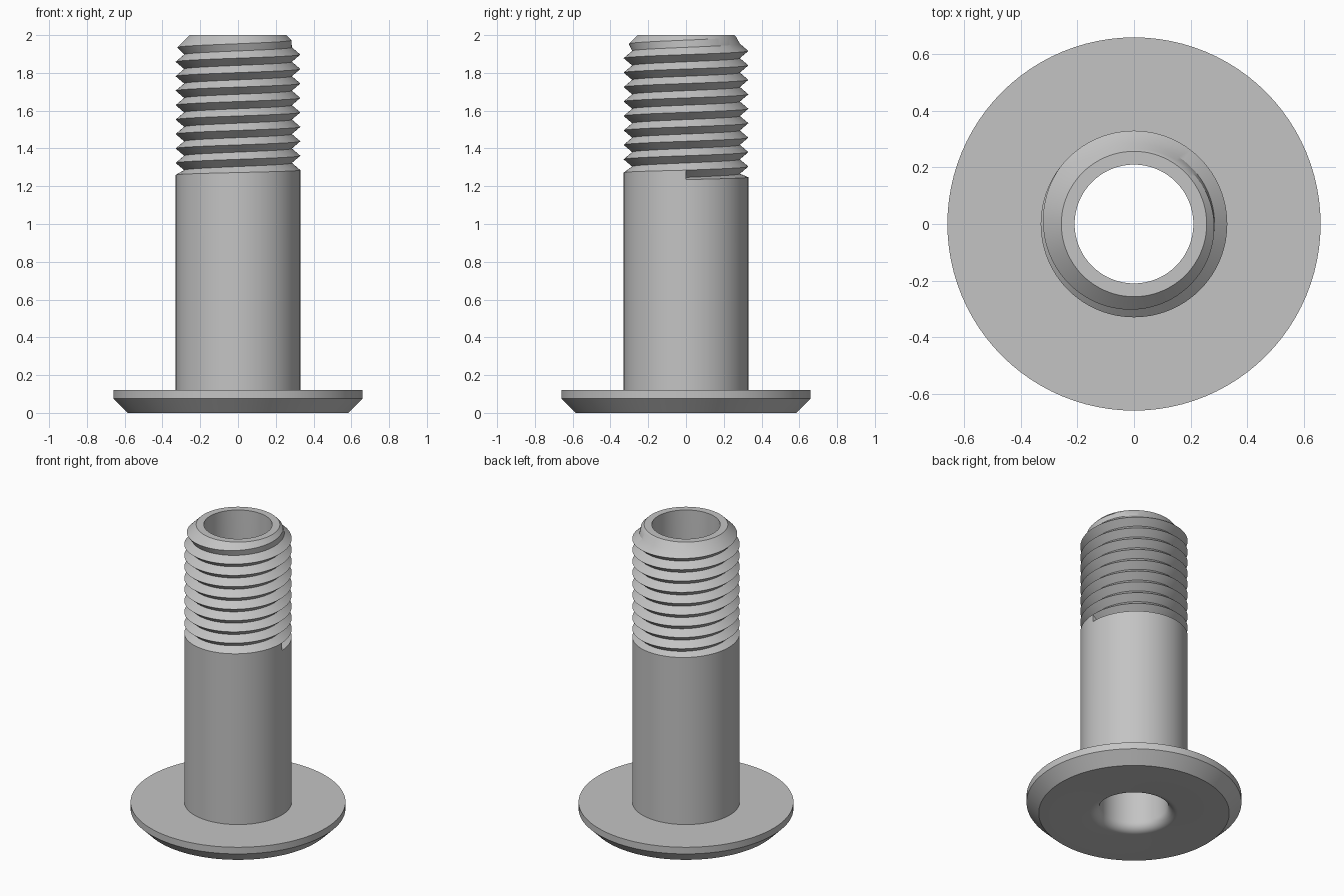
import bpy, bmesh, math

if "Cube" in bpy.data.objects:
    bpy.data.objects.remove(bpy.data.objects["Cube"])

N = 96            # segments per turn
PITCH = 0.0765
CREST, ROOT = 0.33, 0.285
Z_CREST = 1.285   # crest height at the thread start
TOP, TOP_R = 2.0, 0.257

bm = bmesh.new()
cache = {}


def vert(r, j, z):
    """Shared vertex at radius r, angular step j, height z."""
    a = 2 * math.pi * (j % N) / N
    co = (r * math.cos(a), r * math.sin(a), z)
    key = tuple(round(c, 5) + 0.0 for c in co)
    if key not in cache:
        cache[key] = bm.verts.new(co)
    return cache[key]


def face(*vs):
    unique = list(dict.fromkeys(vs))
    if len(unique) > 2:
        bm.faces.new(unique)


# Thread curves, clipped by the 45 degree end chamfer
def clipped(r, j, z):
    z = min(z, TOP)
    return vert(min(r, TOP_R + TOP - z), j, z)


def crest(j):
    return clipped(CREST, j, Z_CREST + PITCH * j / N)


def root(j):
    return clipped(ROOT, j, Z_CREST + PITCH * (j / N - 0.5))


def lip(j):
    return vert(CREST, j, 1.235 + (Z_CREST - 1.235) * j / N)


# Flange, bore with rounded mouth, and top ring
profile = [(CREST, 0.12), (0.66, 0.12), (0.66, 0.075), (0.585, 0.0)]
for k in range(9):
    a = math.pi / 2 * k / 8
    profile.append((0.27 - 0.06 * math.sin(a), 0.06 - 0.06 * math.cos(a)))
profile += [(0.21, TOP), (TOP_R, TOP)]
for (r0, z0), (r1, z1) in zip(profile, profile[1:]):
    for j in range(N):
        face(vert(r0, j, z0), vert(r1, j, z1),
             vert(r1, j + 1, z1), vert(r0, j + 1, z0))

# Plain shank, up to the thread run-out, and first groove flank
for j in range(N):
    ring = [vert(CREST, j, 0.12), vert(CREST, j + 1, 0.12)]
    if j == N - 1:
        ring.append(lip(0))
    face(*ring, lip(j + 1), lip(j))
    face(lip(j), lip(j + 1), root(j + 1), root(j))

# End wall of the groove
face(lip(0), root(0), crest(0))

# Helical thread flanks
for j in range(N * 12):
    face(root(j), root(j + 1), crest(j + 1), crest(j))
    face(crest(j), crest(j + 1), root(j + 1 + N), root(j + N))

bmesh.ops.recalc_face_normals(bm, faces=bm.faces[:])
mesh = bpy.data.meshes.new("hollow_bolt")
bm.to_mesh(mesh)
bm.free()

steel = bpy.data.materials.new("plain grey")
steel.diffuse_color = (0.55, 0.55, 0.55, 1)
steel.use_nodes = True
steel.node_tree.nodes["Principled BSDF"].inputs["Base Color"].default_value = steel.diffuse_color
mesh.materials.append(steel)

bolt = bpy.data.objects.new("hollow_bolt", mesh)
bpy.context.collection.objects.link(bolt)
bpy.context.view_layer.objects.active = bolt
bolt.select_set(True)
bpy.ops.object.shade_smooth_by_angle(angle=math.radians(30))
